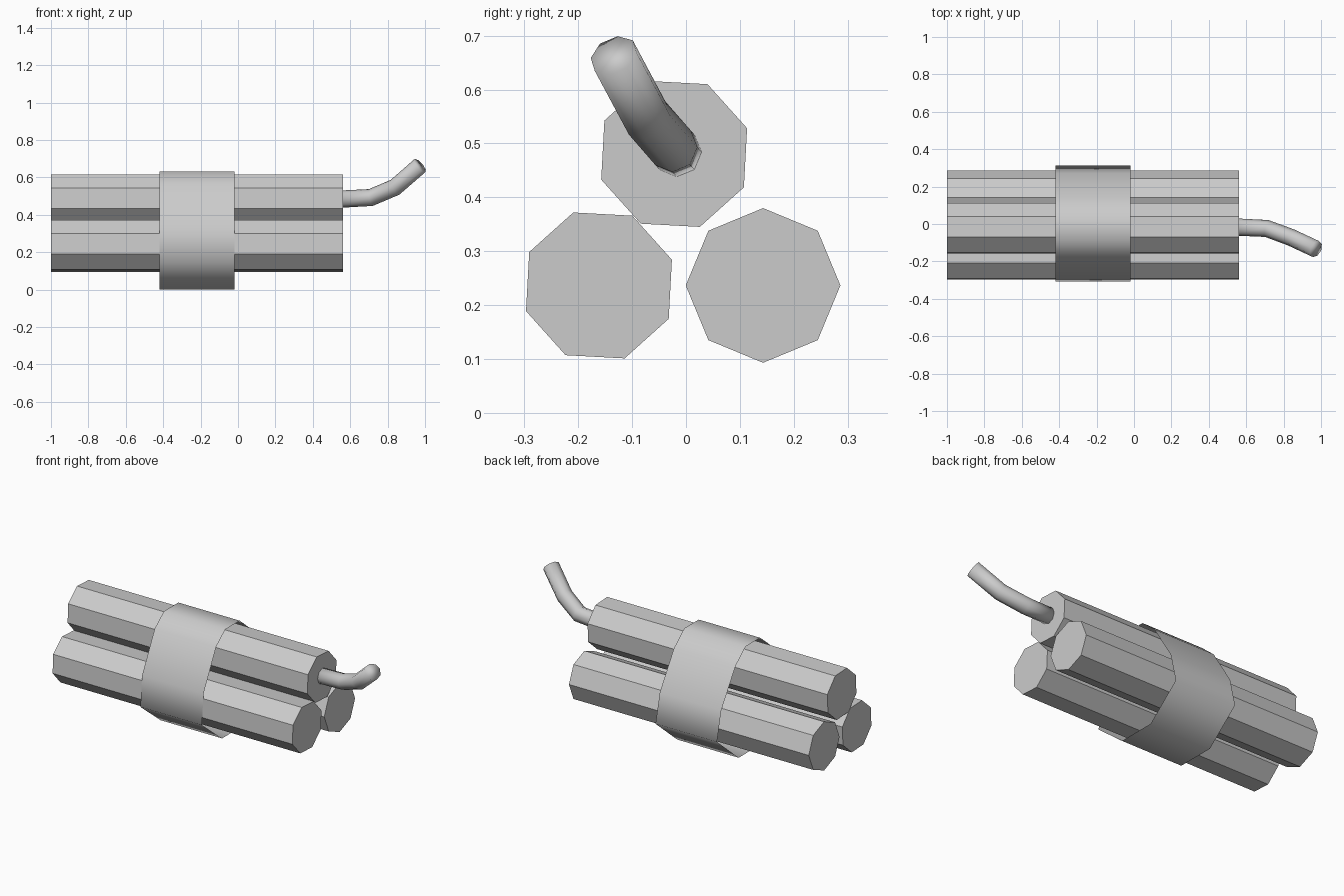
import bpy, bmesh
from math import cos, sin, radians, tau

if "Cube" in bpy.data.objects:
    bpy.data.objects.remove(bpy.data.objects["Cube"])


def extrude_x(name, profile, x0, x1, capped=True, smooth=False):
    """Sweep a counter-clockwise (y, z) profile along x."""
    bm = bmesh.new()
    a, b = [[bm.verts.new((x, y, z)) for y, z in profile] for x in (x0, x1)]
    n = len(profile)
    for i in range(n):
        j = (i + 1) % n
        bm.faces.new((b[i], b[j], a[j], a[i])).smooth = smooth
    if capped:
        bm.faces.new(b)
        bm.faces.new(a[::-1])
    me = bpy.data.meshes.new(name)
    bm.normal_update()
    bm.to_mesh(me)
    bm.free()
    ob = bpy.data.objects.new(name, me)
    bpy.context.collection.objects.link(ob)
    return ob


def octagon(y, z, r, turn):
    return [(y + r * cos(radians(turn) + tau * i / 8),
             z + r * sin(radians(turn) + tau * i / 8)) for i in range(8)]


# three bundled sticks
for name, y, z, turn in (("stick_right", 0.143, 0.2365, 0),
                         ("stick_left", -0.1615, 0.2365, 19.4),
                         ("stick_top", -0.022, 0.4805, 19.4)):
    extrude_x(name, octagon(y, z, 0.1435, turn), -1, 0.562)

# thin open band hugging the bundle: narrow top, wide bottom
band = [(0.312, 0.17), (0.272, 0.34), (0.14, 0.55), (0.045, 0.63),
        (-0.09, 0.63), (-0.175, 0.56), (-0.292, 0.33), (-0.308, 0.15),
        (-0.12, 0.0), (0.11, 0.0)]
extrude_x("band", band, -0.42, -0.02, capped=False, smooth=True)

# bent fuse on the top stick
cu = bpy.data.curves.new("fuse", 'CURVE')
cu.dimensions = '3D'
cu.bevel_depth = 0.046
cu.bevel_resolution = 2
cu.use_fill_caps = True
path = [(0.54, -0.016, 0.483), (0.71, -0.024, 0.492),
        (0.84, -0.072, 0.547), (0.973, -0.134, 0.663)]
sp = cu.splines.new('POLY')
sp.points.add(len(path) - 1)
for p, co in zip(sp.points, path):
    p.co = (*co, 1)
fuse = bpy.data.objects.new("fuse", cu)
bpy.context.collection.objects.link(fuse)

# weld the fuse into one smooth mesh
bpy.context.view_layer.objects.active = fuse
fuse.select_set(True)
bpy.ops.object.convert(target='MESH')
fuse = bpy.context.object
bm = bmesh.new()
bm.from_mesh(fuse.data)
bmesh.ops.remove_doubles(bm, verts=bm.verts, dist=0.001)
bmesh.ops.recalc_face_normals(bm, faces=bm.faces)
for f in bm.faces:
    f.smooth = True
for e in bm.edges:
    e.smooth = True
bm.to_mesh(fuse.data)
bm.free()
